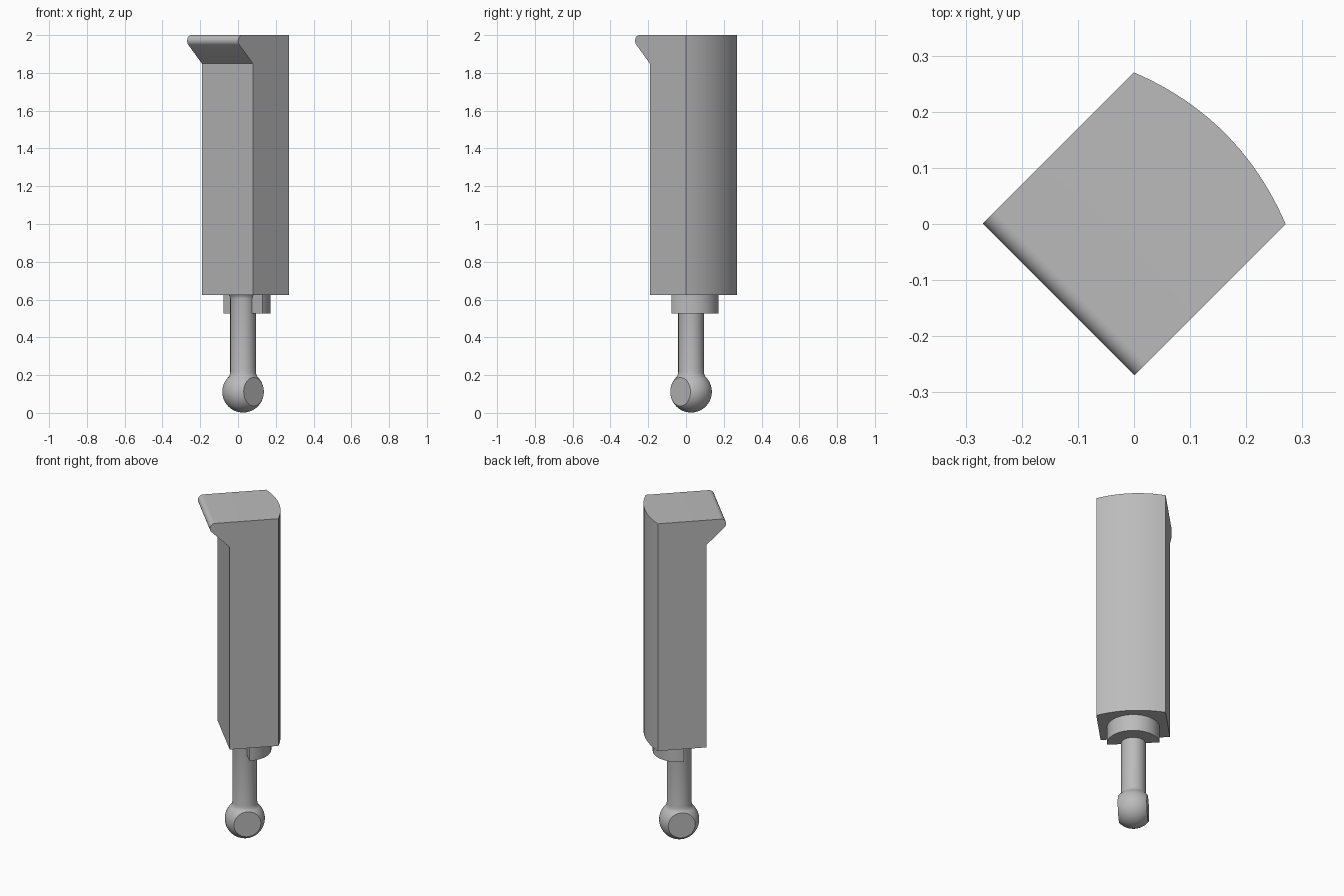
import bpy, bmesh, math
from mathutils import Vector

if "Cube" in bpy.data.objects:
    bpy.data.objects.remove(bpy.data.objects["Cube"])

grey = bpy.data.materials.new("plain grey")
grey.use_nodes = True
COLOUR = (0.5, 0.5, 0.5, 1)
grey.diffuse_color = COLOUR
grey.node_tree.nodes["Principled BSDF"].inputs["Base Color"].default_value = COLOUR

HALF = 0.191      # half width of the block
PIN = 0.038       # offset of the pin axis towards the curved back


def finish(name, bm):
    """Turn the mesh into a smooth-shaded object, set at 45 degrees."""
    bmesh.ops.recalc_face_normals(bm, faces=bm.faces)
    mesh = bpy.data.meshes.new(name)
    bm.to_mesh(mesh)
    bm.free()
    mesh.materials.append(grey)
    obj = bpy.data.objects.new(name, mesh)
    bpy.context.collection.objects.link(obj)
    obj.rotation_euler.z = math.radians(45)
    bpy.ops.object.select_all(action='DESELECT')
    obj.select_set(True)
    bpy.context.view_layer.objects.active = obj
    bpy.ops.object.shade_smooth_by_angle(angle=math.radians(30))


def arc(cx, cy, r, start, end, steps):
    angles = [math.radians(start + (end - start) * i / steps) for i in range(steps + 1)]
    return [(cx + r * math.cos(a), cy + r * math.sin(a)) for a in angles]


# Block: side profile with a rounded lip, swept across the width with a bowed back
lip = arc(-0.16, 1.97, 0.03, 225, 90, 12)
bm = bmesh.new()
rings = []
STEPS = 32
for i in range(STEPS + 1):
    t = 2 * i / STEPS - 1
    back = HALF + 0.038 * (1 - t * t)
    profile = [(back, 0.625), (-0.08, 0.625), (-0.08, 1.85)] + lip + [(back, 2.0)]
    rings.append([bm.verts.new((x, t * HALF, z)) for x, z in profile])
for a, b in zip(rings, rings[1:]):
    for j in range(len(a)):
        k = (j + 1) % len(a)
        bm.faces.new((a[j], a[k], b[k], b[j]))
bm.faces.new(rings[0])
bm.faces.new(rings[-1])
finish("block", bm)

# Collar: half disc under the block
bm = bmesh.new()
base = bm.faces.new([bm.verts.new((x, y, 0.525)) for x, y in arc(PIN, 0, 0.145, -90, 90, 32)])
top = bmesh.ops.extrude_face_region(bm, geom=[base])
bmesh.ops.translate(bm, vec=(0, 0, 0.1),
                    verts=[v for v in top["geom"] if isinstance(v, bmesh.types.BMVert)])
finish("half_collar", bm)

# Pin: turned shaft with a flared top and a ball end, flattened on two sides
ball = arc(0, 0.112, 0.11, -90, 48, 28)
outline = ball + [(0.070, 0.205), (0.068, 0.217), (0.068, 0.605),
                  (0.070, 0.615), (0.077, 0.625), (0, 0.625)]
bm = bmesh.new()
points = [bm.verts.new((PIN + r, 0, z)) for r, z in outline]
edges = [bm.edges.new(pair) for pair in zip(points, points[1:])]
bmesh.ops.spin(bm, geom=points + edges, cent=(PIN, 0, 0), axis=(0, 0, 1),
               angle=math.tau, steps=48, use_merge=True)
bmesh.ops.remove_doubles(bm, verts=bm.verts, dist=0.0001)
for side in (-1, 1):
    cut = bmesh.ops.bisect_plane(bm, geom=bm.verts[:] + bm.edges[:] + bm.faces[:],
                                 plane_co=(0, side * 0.08, 0), plane_no=Vector((0, side, 0)),
                                 clear_outer=True)
    rim = [e for e in cut["geom_cut"] if isinstance(e, bmesh.types.BMEdge)]
    bmesh.ops.contextual_create(bm, geom=rim)
finish("ball_pin", bm)
